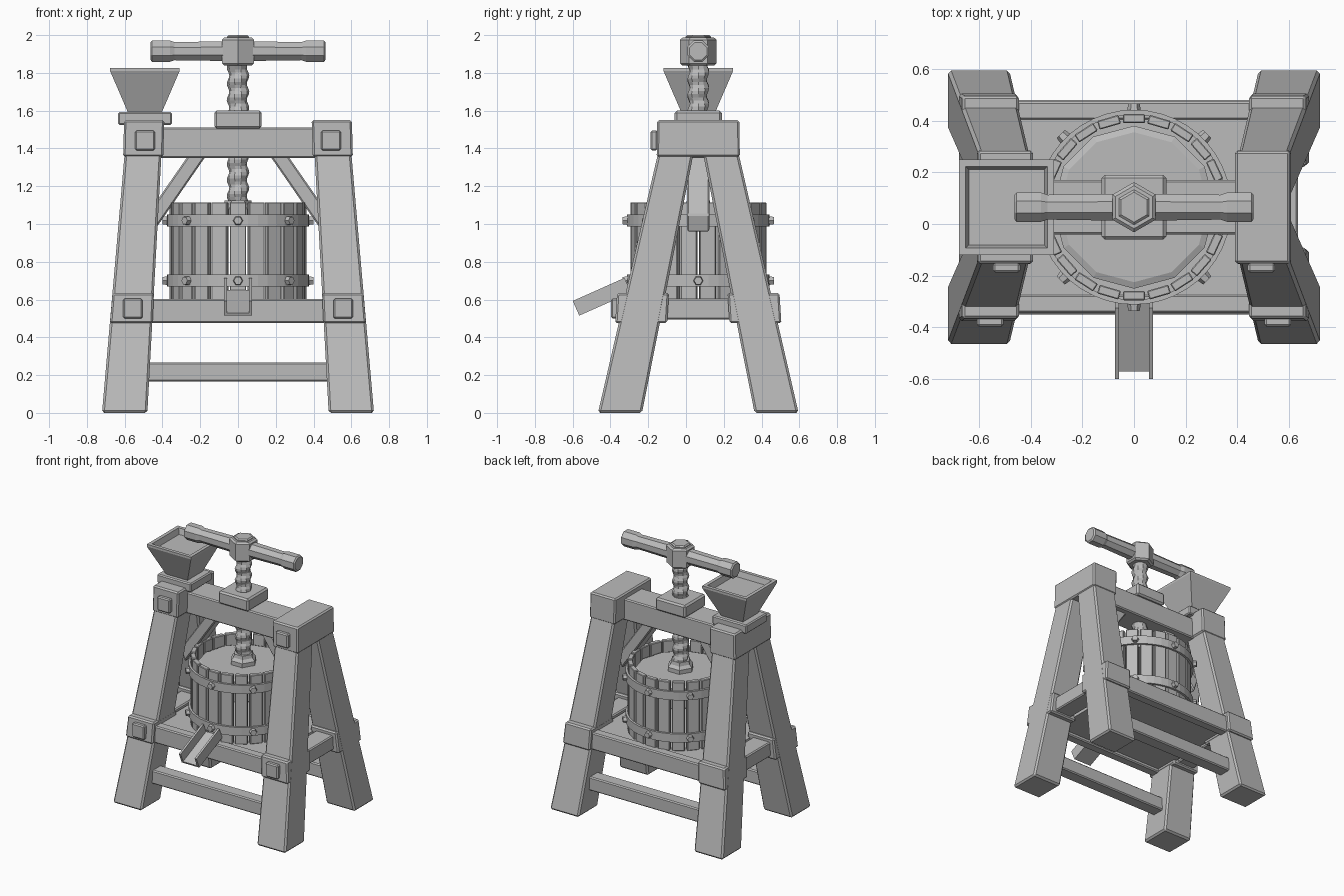
import bpy, bmesh, math
from mathutils import Matrix, Vector

if "Cube" in bpy.data.objects:
    bpy.data.objects.remove(bpy.data.objects["Cube"])

CY = 0.065  # depth of the press axis

grey = bpy.data.materials.new("plain grey")
grey.use_nodes = True
grey.diffuse_color = (0.5, 0.5, 0.5, 1)
grey.node_tree.nodes["Principled BSDF"].inputs["Base Color"].default_value = (0.5, 0.5, 0.5, 1)


def finish(name, bm, bevel=0.0):
    bmesh.ops.recalc_face_normals(bm, faces=bm.faces)
    mesh = bpy.data.meshes.new(name)
    bm.to_mesh(mesh)
    bm.free()
    mesh.materials.append(grey)
    obj = bpy.data.objects.new(name, mesh)
    bpy.context.collection.objects.link(obj)
    if bevel:
        mod = obj.modifiers.new("Bevel", "BEVEL")
        mod.width, mod.segments, mod.limit_method = bevel, 1, "ANGLE"
    return obj


def loft(bm, rings, cap=True):
    """Skin a list of closed rings of points."""
    rows = [[bm.verts.new(p) for p in ring] for ring in rings]
    n = len(rows[0])
    for a, b in zip(rows, rows[1:]):
        for i in range(n):
            j = (i + 1) % n
            bm.faces.new((a[i], a[j], b[j], b[i]))
    if cap:
        bm.faces.new(rows[0])
        bm.faces.new(rows[-1])
    return rows


def rect(x0, x1, y0, y1, z):
    return [(x0, y0, z), (x1, y0, z), (x1, y1, z), (x0, y1, z)]


def box(name, x, y, z, bevel=0.008):
    bm = bmesh.new()
    loft(bm, [rect(*x, *y, z[0]), rect(*x, *y, z[1])])
    return finish(name, bm, bevel)


def ring(r, z, n, turn=0.0):
    return [(r * math.cos(turn + math.tau * i / n), CY + r * math.sin(turn + math.tau * i / n), z)
            for i in range(n)]


def span(a, b, sign, centre=0.0):
    """Mirror an interval about a centre when sign is negative."""
    return (a, b) if sign > 0 else (2 * centre - b, 2 * centre - a)


# A-frames: splayed legs, collars, posts, bolt plates
for sx, side in ((1, "left"), (-1, "right")):
    for sy, end in ((1, "front"), (-1, "back")):
        tag = f"{end}_{side}"
        bm = bmesh.new()
        loft(bm, [rect(*span(0.48, 0.72, sx), *span(-0.466, -0.233, sy, CY), 0),
                  rect(*span(0.405, 0.60, sx), *span(-0.148, 0.04, sy, CY), 1.375)])
        finish("leg_" + tag, bm, 0.012)
        bm = bmesh.new()
        loft(bm, [rect(*span(0.452, 0.678, sx), *span(-0.375, -0.10, sy, CY), 0.475),
                  rect(*span(0.445, 0.664, sx), *span(-0.365, -0.09, sy, CY), 0.635)])
        finish("collar_" + tag, bm, 0.01)
    bm = bmesh.new()
    loft(bm, [rect(*span(0.396, 0.608, sx), -0.155, 0.285, 1.355),
              rect(*span(0.39, 0.603, sx), -0.153, 0.283, 1.55)])
    finish("post_head_" + side, bm, 0.01)
    box("upper_plate_" + side, span(0.44, 0.545, sx), (-0.187, -0.15), (1.39, 1.495))
    box("lower_plate_" + side, span(0.505, 0.608, sx), (-0.397, -0.36), (0.50, 0.605))
    box("side_rail_" + side, span(0.49, 0.635, sx), (-0.12, 0.25), (0.495, 0.605))
    # Diagonal brace under the top beam
    bm = bmesh.new()
    outline = [(0.265, 1.36), (0.17, 1.36), (0.45, 0.955), (0.48, 1.05)]
    loft(bm, [[(sx * x, y, z) for x, z in outline] for y in (0.005, 0.125)])
    finish("brace_" + side, bm, 0.008)

# Beams and deck
box("top_beam", (-0.42, 0.42), (-0.04, 0.17), (1.35, 1.51))
box("nut_block", (-0.125, 0.125), (-0.06, 0.19), (1.505, 1.60), 0.012)
box("deck", (-0.47, 0.47), (-0.29, 0.42), (0.50, 0.597), 0)
for sy, end in ((1, "front"), (-1, "back")):
    box("deck_rail_" + end, (-0.47, 0.47), span(-0.345, -0.272, sy, CY), (0.475, 0.603))
    box("low_rail_" + end, (-0.52, 0.52), span(-0.35, -0.25, sy, CY), (0.165, 0.268))

# Basket of staves
bm = bmesh.new()
for i in range(22):
    spin = Matrix.Translation((0, CY, 0)) @ Matrix.Rotation(math.tau * i / 22, 4, "Z")
    for z0, z1 in ((0.597, 1.115),):
        rows = [[spin @ Vector(p) for p in rect(-0.043, 0.043, -0.36, -0.325, z)] for z in (z0, z1)]
        loft(bm, rows)
finish("basket_staves", bm, 0.004)

# Hoops and their bolts
for z, label in ((1.018, "upper"), (0.70, "lower")):
    bm = bmesh.new()
    rows = loft(bm, [ring(r, z + dz, 44) for r, dz in
                     ((0.358, -0.032), (0.377, -0.032), (0.377, 0.032), (0.358, 0.032))], False)
    for a, b in zip(rows[-1], rows[-1][1:] + rows[-1][:1]):
        i, j = rows[-1].index(a), rows[-1].index(b)
        bm.faces.new((a, b, rows[0][j], rows[0][i]))
    finish(label + "_hoop", bm)
    bm = bmesh.new()
    for i in range(8):
        place = (Matrix.Translation((0, CY, z)) @ Matrix.Rotation(math.tau * i / 8, 4, "Z")
                 @ Matrix.Translation((0.386, 0, 0)) @ Matrix.Rotation(math.pi / 2, 4, "Y"))
        bmesh.ops.create_cone(bm, cap_ends=True, segments=6, radius1=0.027, radius2=0.022,
                              depth=0.03, matrix=place)
    finish(label + "_hoop_bolts", bm)

# Pressing plate and nut on it
bm = bmesh.new()
loft(bm, [ring(0.315, 1.0, 12), ring(0.315, 1.04, 12), ring(0.29, 1.05, 12)])
finish("pressing_plate", bm)
bm = bmesh.new()
loft(bm, [ring(0.095, 1.045, 6), ring(0.095, 1.08, 6), ring(0.075, 1.10, 6), ring(0.07, 1.125, 6)])
finish("plate_nut", bm)

# Threaded screw
bm = bmesh.new()
rings = []
for k in range(49):
    z = 1.06 + k * 0.0165
    rings.append([(r * math.cos(a), CY + r * math.sin(a), z)
                  for a in (math.tau * i / 10 for i in range(10))
                  for r in (0.053 + 0.007 * math.cos(math.tau * z / 0.085 - a),)])
loft(bm, rings)
finish("screw", bm)

# Hexagonal hub and cap
bm = bmesh.new()
t = math.pi / 6
loft(bm, [ring(0.083, 1.838, 6, t), ring(0.097, 1.85, 6, t), ring(0.097, 1.975, 6, t),
          ring(0.083, 1.987, 6, t)])
loft(bm, [ring(0.068, 1.98, 6, t), ring(0.068, 1.992, 6, t), ring(0.058, 2.0, 6, t)])
finish("handle_hub", bm)

# Handle bar with thicker grips
bm = bmesh.new()
profile = [(-0.463, 0.05), (-0.455, 0.061), (-0.36, 0.061), (-0.335, 0.052), (-0.08, 0.056)]
profile += [(-x, r) for x, r in reversed(profile)]
loft(bm, [[(x, CY + r * math.cos(a), 1.915 + r * math.sin(a))
           for a in (math.pi / 8 + math.tau * i / 8 for i in range(8))] for x, r in profile])
finish("handle_bar", bm)

# Hopper with its base
HX = -0.493


def square(h, z):
    return rect(HX - h, HX + h, CY - h, CY + h, z)


box("hopper_base", (-0.635, -0.35), (-0.06, 0.19), (1.525, 1.592))
bm = bmesh.new()
loft(bm, [square(0.085, 1.58), square(0.184, 1.81), square(0.184, 1.827), square(0.158, 1.827),
          square(0.146, 1.785)])
finish("hopper", bm)

# Tilted pouring chute, an open channel
bm = bmesh.new()
section = [(-0.073, 0), (0.073, 0), (0.073, 0.085), (0.058, 0.085),
           (0.058, 0.014), (-0.058, 0.014), (-0.058, 0.085), (-0.073, 0.085)]
slope = math.radians(24)
loft(bm, [[(x, -0.565 + d * math.cos(slope) - h * math.sin(slope),
            0.515 + d * math.sin(slope) + h * math.cos(slope)) for x, h in section]
          for d in (0, 0.30)])
finish("chute", bm)
